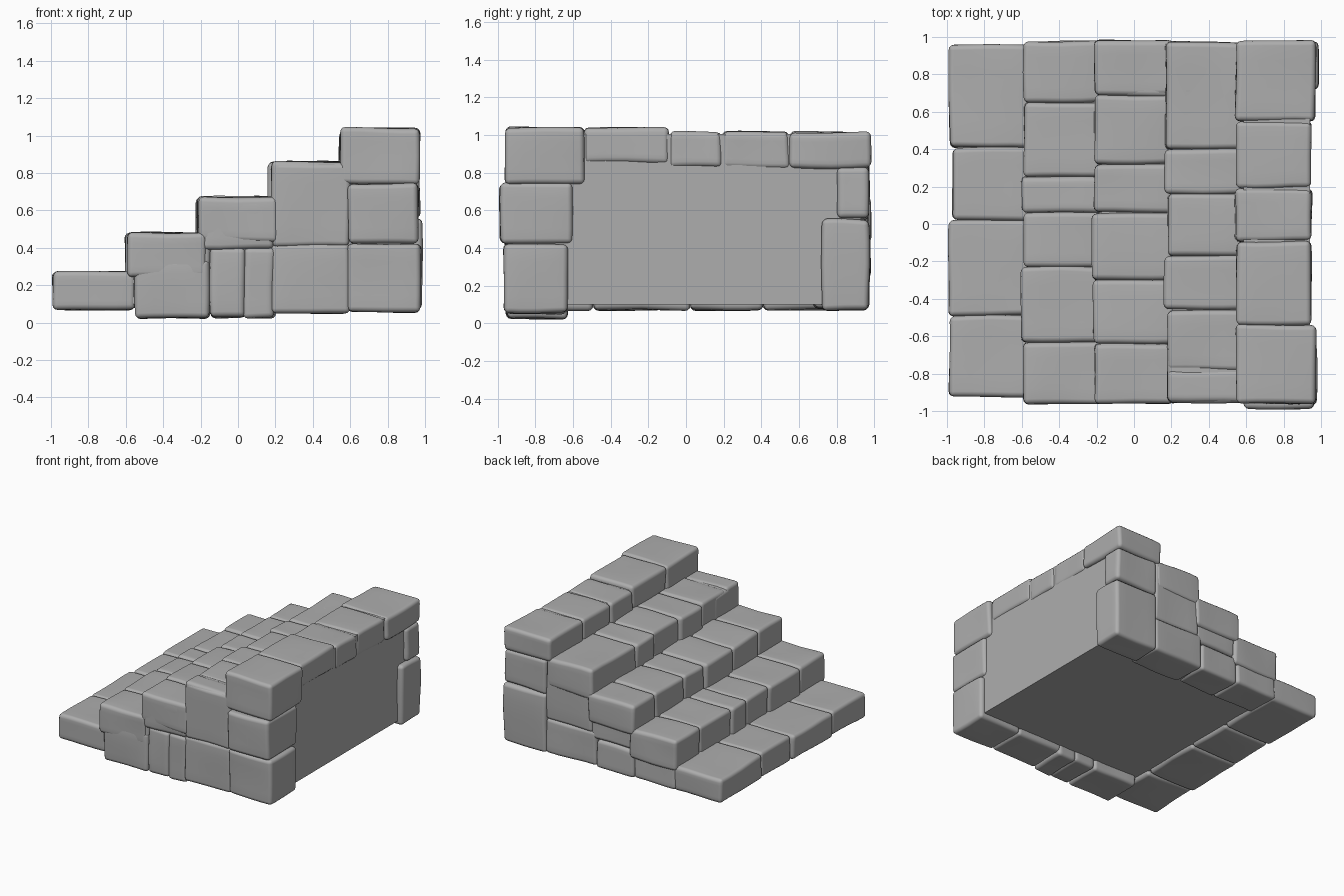
import bpy, bmesh, random
from mathutils import Vector, noise

random.seed(4)
cube = bpy.data.objects.get("Cube")
if cube:
    bpy.data.objects.remove(cube, do_unlink=True)

# One grey stone colour
stone = bpy.data.materials.new("grey stone")
stone.use_nodes = True
GREY = (0.42, 0.42, 0.42, 1)
stone.diffuse_color = GREY
stone.node_tree.nodes["Principled BSDF"].inputs["Base Color"].default_value = GREY


def make_object(name, bm):
    bmesh.ops.recalc_face_normals(bm, faces=bm.faces)
    mesh = bpy.data.meshes.new(name)
    bm.to_mesh(mesh)
    bm.free()
    mesh.materials.append(stone)
    obj = bpy.data.objects.new(name, mesh)
    bpy.context.collection.objects.link(obj)
    return obj


def block(name, x, y, z, wear=0.012):
    """Worn stone block with uneven faces and rounded edges."""
    low, high = (Vector(v) for v in zip(x, y, z))
    size, mid = high - low, (low + high) / 2
    bm = bmesh.new()
    bmesh.ops.create_cube(bm, size=1)
    bmesh.ops.subdivide_edges(bm, edges=bm.edges[:], cuts=3, use_grid_fill=True)
    seed = Vector([random.uniform(-50, 50) for _ in range(3)])
    for v in bm.verts:
        v.co = mid + v.co * size
        v.co += noise.noise_vector(v.co * 3 + seed) * wear
    obj = make_object(name, bm)
    bevel = obj.modifiers.new("worn edges", "BEVEL")
    bevel.width = 0.028
    bevel.segments = 3
    bevel.limit_method = "ANGLE"
    bevel.angle_limit = 0.9
    for face in obj.data.polygons:
        face.use_smooth = True
    normals = obj.modifiers.new("even shading", "WEIGHTED_NORMAL")
    normals.keep_sharp = True
    return obj


# Each step: x start, x end, top height, y seams from front to back
steps = [
    (-0.98, -0.55, 0.27, (-0.93, -0.49, 0.02, 0.41, 0.96)),
    (-0.60, -0.17, 0.48, (-0.96, -0.63, -0.23, 0.06, 0.25, 0.65, 0.98)),
    (-0.21, 0.21, 0.67, (-0.96, -0.64, -0.30, 0.06, 0.32, 0.69, 0.98)),
    (0.17, 0.58, 0.86, (-0.95, -0.78, -0.46, -0.17, 0.16, 0.40, 0.97)),
    (0.55, 0.96, 1.04, (-0.96, -0.54, -0.09, 0.19, 0.55, 0.98)),
]

# Solid core: stair outline extruded from front to back
outline = [(0.94, 0.10), (-0.93, 0.10)]
for x0, x1, top, seams in steps:
    outline += [(x0 + 0.035, top - 0.035), (min(x1, 0.94), top - 0.035)]
for i in range(3, len(outline) - 1, 2):
    outline[i] = (outline[i + 1][0], outline[i][1])
bm = bmesh.new()
face = bm.faces.new([bm.verts.new((x, -0.92, z)) for x, z in outline])
side = bmesh.ops.extrude_face_region(bm, geom=[face])["geom"]
bmesh.ops.translate(bm, vec=(0, 1.85, 0),
                    verts=[g for g in side if isinstance(g, bmesh.types.BMVert)])
make_object("stair_core", bm)

# Tread blocks along every step
for n, (x0, x1, top, seams) in enumerate(steps, 1):
    for k, (y0, y1) in enumerate(zip(seams, seams[1:])):
        shift = random.uniform(-0.012, 0.012)
        height = 0.20 if n == 1 else 0.24
        drop, end = 0, x1
        if n == 5:
            drop = 0.025 if k > 1 else 0
            end = 0.97 if k in (0, 4) else 0.95
            height = 0.30 if k == 0 else 0.19
        block(f"step_{n}_block_{k + 1}", (x0 + shift, end), (y0, y1),
              (top - drop - height, top - drop))

# Facing stones on the front side
front = [
    (-0.55, -0.15, 0.02, 0.34), (-0.55, -0.15, 0.30, 0.47),
    (-0.15, 0.04, 0.03, 0.40), (0.03, 0.20, 0.02, 0.40),
    (0.18, 0.60, 0.05, 0.42), (-0.19, 0.19, 0.39, 0.66),
    (0.18, 0.60, 0.41, 0.85),
]
for k, (x0, x1, z0, z1) in enumerate(front, 1):
    block(f"front_facing_{k}", (x0, x1), (-0.955, -0.63), (z0, z1))

# Facing stones on the rear side
rear = [
    (-0.58, -0.20, 0.08, 0.30), (-0.20, 0.14, 0.08, 0.30),
    (0.14, 0.60, 0.08, 0.36), (-0.56, -0.18, 0.28, 0.47),
    (-0.19, 0.19, 0.30, 0.66), (0.18, 0.60, 0.35, 0.85),
]
for k, (x0, x1, z0, z1) in enumerate(rear, 1):
    block(f"rear_facing_{k}", (x0, x1), (0.68, 0.965), (z0, z1))

# Corner stones against the tall flat wall
block("front_corner_low", (0.59, 0.975), (-0.965, -0.63), (0.055, 0.42))
block("front_corner_mid", (0.59, 0.965), (-0.985, -0.60), (0.42, 0.745))
block("rear_corner_low", (0.59, 0.985), (0.72, 0.975), (0.07, 0.55))
block("rear_corner_mid", (0.59, 0.975), (0.80, 0.975), (0.55, 0.83))
